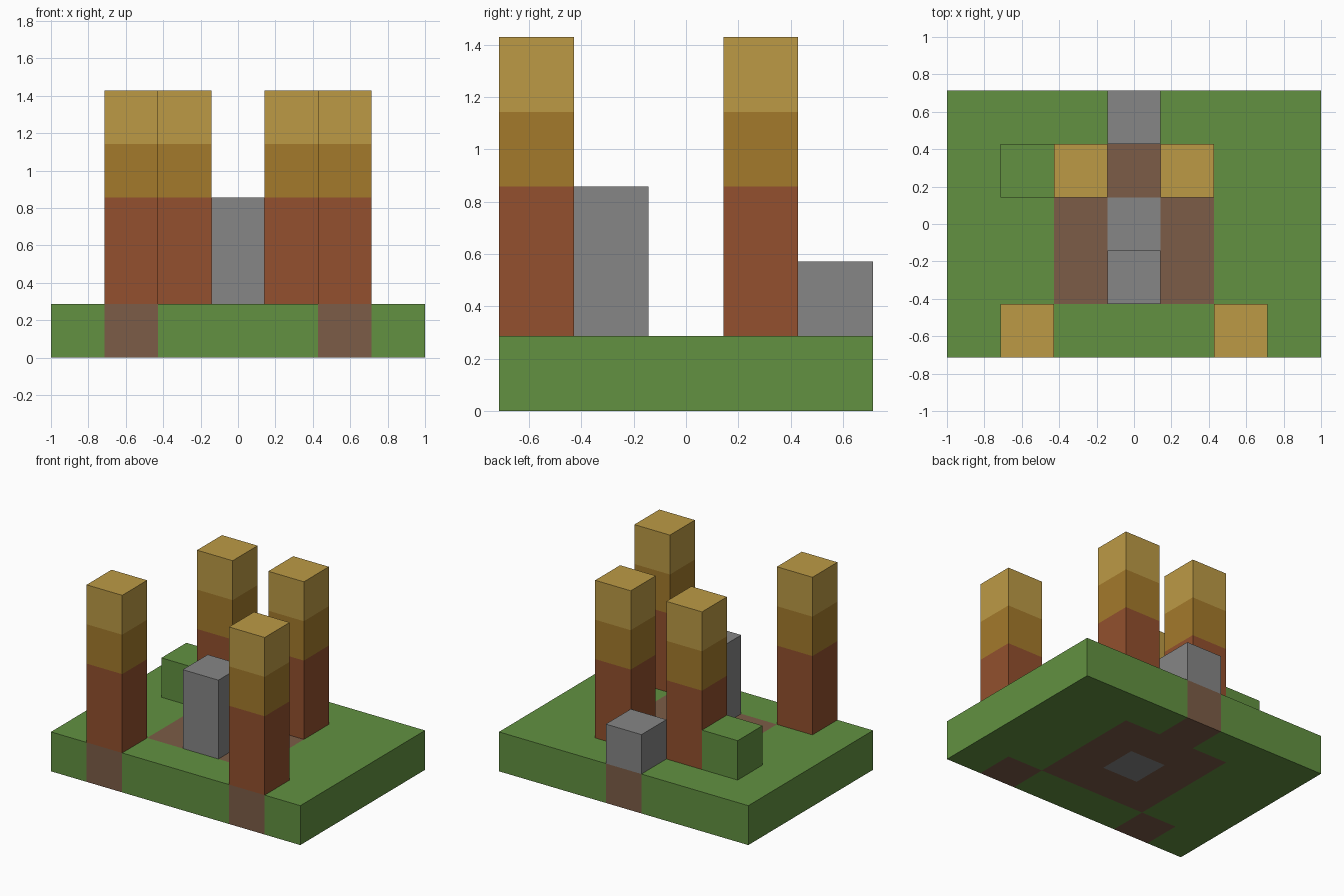
import bpy
import bmesh
from mathutils import Matrix, Vector

default = bpy.data.objects.get("Cube")
if default:
    bpy.data.objects.remove(default, do_unlink=True)

UNIT = 2 / 7  # edge of one block


def linear(c):
    c /= 255
    return c / 12.92 if c <= 0.04045 else ((c + 0.055) / 1.055) ** 2.4


def material(name, *rgb):
    mat = bpy.data.materials.new(name)
    mat.use_nodes = True
    colour = [linear(c) for c in rgb] + [1]
    mat.diffuse_color = colour
    mat.node_tree.nodes["Principled BSDF"].inputs["Base Color"].default_value = colour
    return mat


GREEN = material("grass green", 98, 145, 65)
EARTH = material("earth brown", 124, 92, 71)
STONE = material("stone grey", 134, 134, 134)
RUST = material("rust brown", 147, 80, 46)
OCHRE = material("dark ochre", 164, 122, 43)
GOLD = material("pale gold", 188, 154, 69)


def ground_colour(x, y):
    if (x, y) == (0, 0):
        return STONE
    in_patch = abs(x) <= 1 and abs(y) <= 1
    under_front_tower = abs(x) == 2 and y == -2
    under_back_stone = (x, y) == (0, 2)
    return EARTH if in_patch or under_front_tower or under_back_stone else GREEN


def column(x, y, *layers):
    return {(x, y, z): mat for z, mat in enumerate(layers, start=1)}


# Parts as block cells: (column, row, layer) -> colour
parts = {
    "ground": {(x, y, 0): ground_colour(x, y)
               for x in range(-3, 4) for y in range(-2, 3)},
    "tall_stone": column(0, -1, STONE, STONE),
    "back_stone": column(0, 2, STONE),
    "grass_mound": column(-2, 1, GREEN),
}
for side, s in (("left", 1), ("right", -1)):
    for end, x, y in (("front", 2, -2), ("back", 1, 1)):
        parts[f"{end}_{side}_tower"] = column(s * x, y, RUST, RUST, OCHRE, GOLD)

occupied = {cell for cells in parts.values() for cell in cells}


def build(name, cells):
    mats = list(dict.fromkeys(cells.values()))
    bm = bmesh.new()
    for cell, mat in cells.items():
        centre = Vector(cell) + Vector((0, 0, 0.5))
        verts = bmesh.ops.create_cube(bm, size=1, matrix=Matrix.Translation(centre))["verts"]
        hidden = []
        for face in {f for v in verts for f in v.link_faces}:
            face.material_index = mats.index(mat)
            face.normal_update()
            neighbour = tuple(round(a + b) for a, b in zip(cell, face.normal))
            if neighbour in occupied:
                hidden.append(face)
        bmesh.ops.delete(bm, geom=hidden, context="FACES")
    bmesh.ops.remove_doubles(bm, verts=bm.verts[:], dist=0.001)
    bmesh.ops.scale(bm, vec=(UNIT, UNIT, UNIT), verts=bm.verts[:])
    mesh = bpy.data.meshes.new(name)
    bm.to_mesh(mesh)
    bm.free()
    for mat in mats:
        mesh.materials.append(mat)
    bpy.context.collection.objects.link(bpy.data.objects.new(name, mesh))


for part_name, part_cells in parts.items():
    build(part_name, part_cells)
